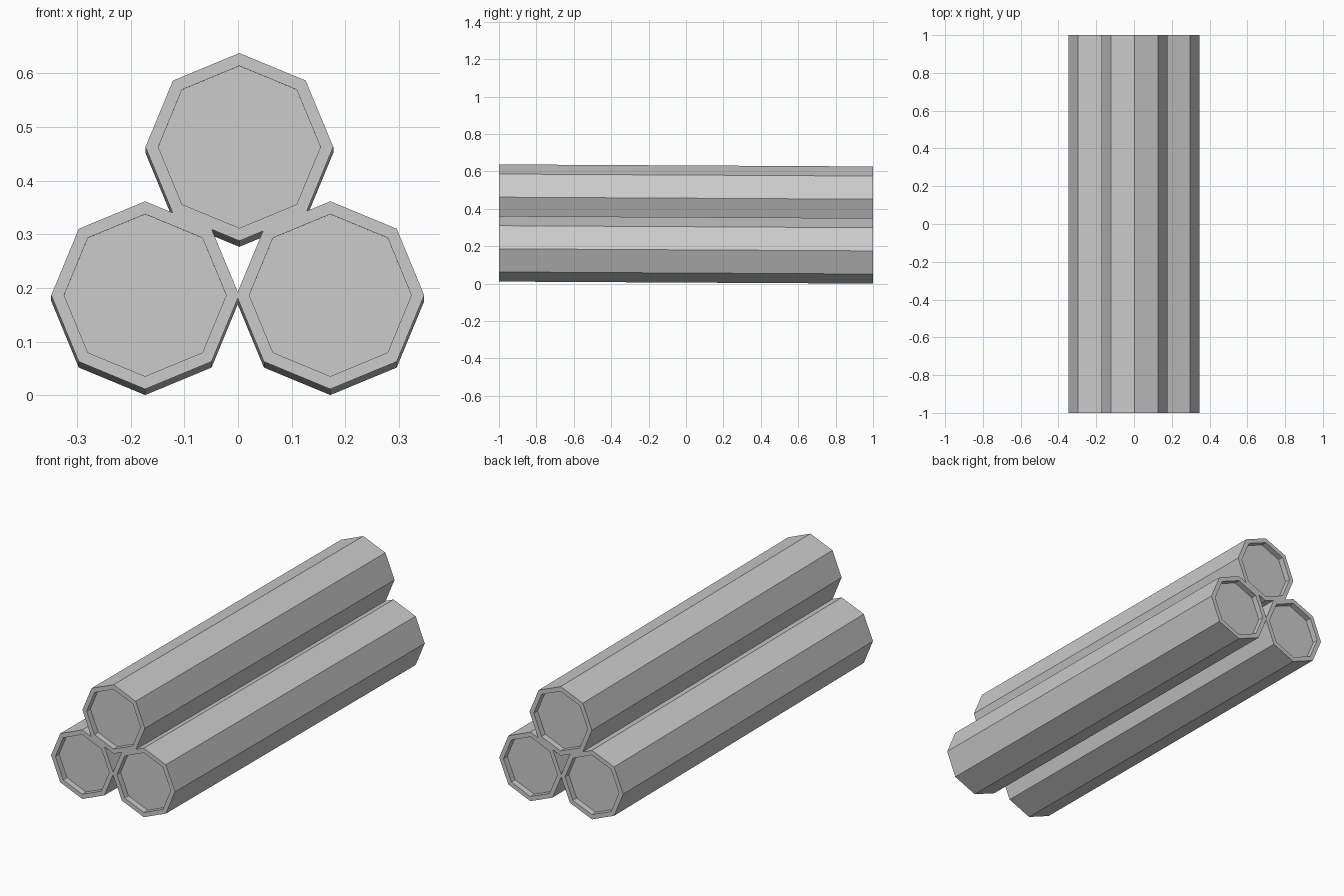
import bpy, bmesh, math
from mathutils import Matrix

if "Cube" in bpy.data.objects:
    bpy.data.objects.remove(bpy.data.objects["Cube"])

SIDES = 8
RADIUS = 0.175
INNER = 0.151
DEPTH = 0.03
TILT = 0.0055   # slope: the back end sits slightly lower


def make_log(name, x, z):
    # Lathe-like profile along y: recessed front cap, rim, body, rim, recessed back cap
    profile = [(INNER, -1 + DEPTH), (INNER, -1), (RADIUS, -1),
               (RADIUS, 1), (INNER, 1), (INNER, 1 - DEPTH)]
    bm = bmesh.new()
    rings = []
    for r, y in profile:
        ring = []
        for i in range(SIDES):
            a = math.tau * i / SIDES
            ring.append(bm.verts.new((r * math.cos(a), y, r * math.sin(a))))
        rings.append(ring)
    for a, b in zip(rings, rings[1:]):
        for i in range(SIDES):
            j = (i + 1) % SIDES
            bm.faces.new((a[i], a[j], b[j], b[i]))
    bm.faces.new(rings[0])
    bm.faces.new(rings[-1])
    # Slight downward slope toward the back
    shear = Matrix.Identity(4)
    shear[2][1] = -TILT
    bm.transform(shear)
    bmesh.ops.recalc_face_normals(bm, faces=bm.faces)
    mesh = bpy.data.meshes.new(name)
    bm.to_mesh(mesh)
    bm.free()
    obj = bpy.data.objects.new(name, mesh)
    obj.location = (x, 0, z)
    bpy.context.collection.objects.link(obj)
    return obj


# Two logs side by side with a third stacked on top
make_log("log_left", -0.173, 0.1808)
make_log("log_right", 0.172, 0.1808)
make_log("log_top", 0.0025, 0.457)
